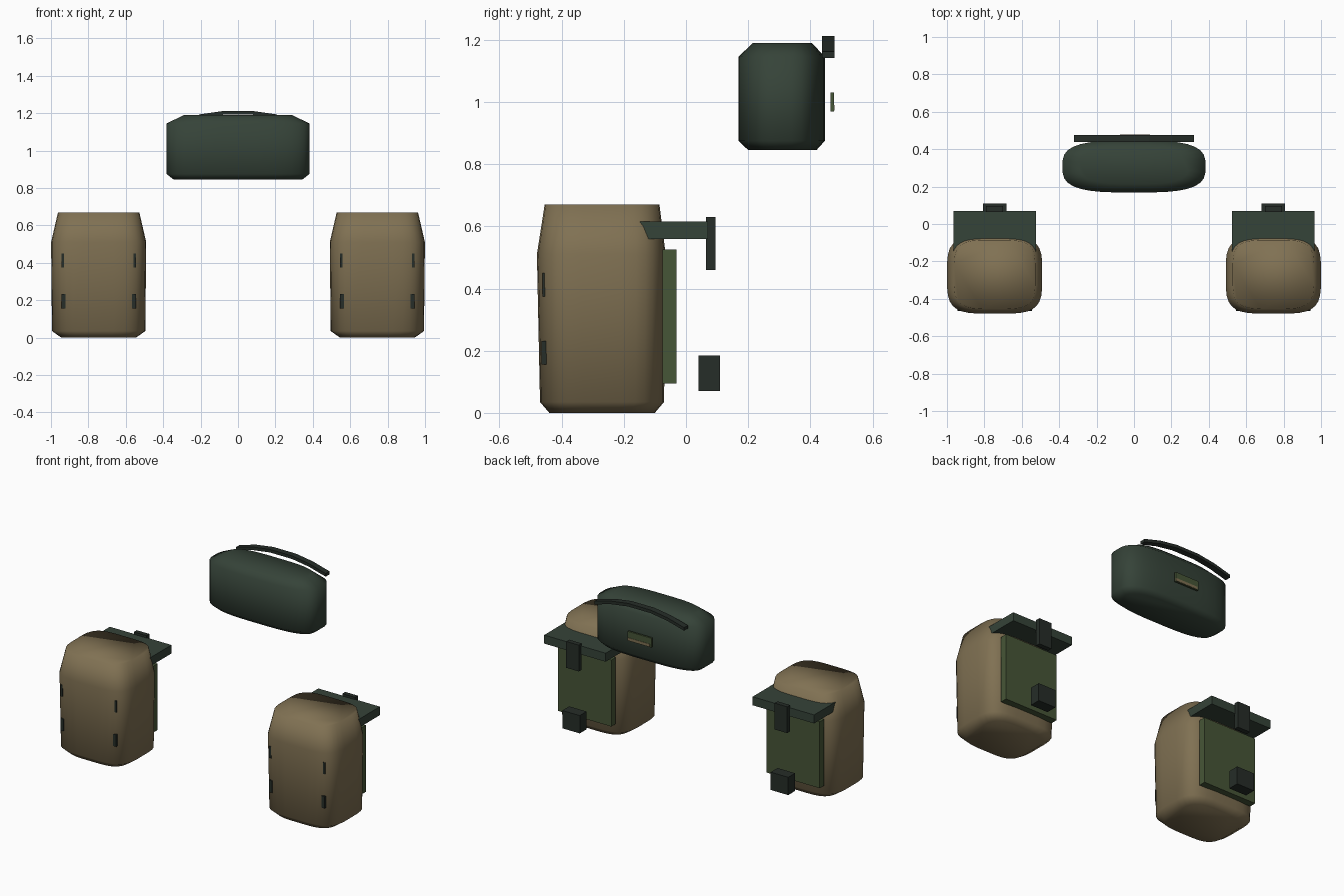
import bpy, bmesh
from math import cos, sin, pi, copysign

cube = bpy.data.objects.get("Cube")
if cube:
    bpy.data.objects.remove(cube, do_unlink=True)


def material(name, rgb):
    m = bpy.data.materials.new(name)
    m.use_nodes = True
    m.diffuse_color = (*rgb, 1)
    m.node_tree.nodes["Principled BSDF"].inputs["Base Color"].default_value = (*rgb, 1)
    return m


TAN = material("tan canvas", (0.216, 0.165, 0.086))
GREEN = material("dark green canvas", (0.036, 0.056, 0.040))
OLIVE = material("olive panel", (0.062, 0.092, 0.038))
BLACK = material("dark buckle", (0.019, 0.026, 0.021))


def finish(name, bm, mat, smooth=False):
    bmesh.ops.recalc_face_normals(bm, faces=bm.faces)
    mesh = bpy.data.meshes.new(name)
    for f in bm.faces:
        f.smooth = smooth
    bm.to_mesh(mesh)
    bm.free()
    mesh.materials.append(mat)
    ob = bpy.data.objects.new(name, mesh)
    bpy.context.collection.objects.link(ob)
    return ob


def soft_body(name, cx, rings, power, mat, segments=32):
    """Loft rounded-square rings given as (z, half width, front y, back y)."""
    bm = bmesh.new()
    loops = []
    for z, hx, y0, y1 in rings:
        loop = []
        for i in range(segments):
            a = 2 * pi * (i + 0.5) / segments
            px = copysign(abs(cos(a)) ** (2 / power), cos(a))
            py = copysign(abs(sin(a)) ** (2 / power), sin(a))
            loop.append(bm.verts.new((cx + hx * px, (y0 + y1) / 2 + (y1 - y0) / 2 * py, z)))
        loops.append(loop)
    for low, high in zip(loops, loops[1:]):
        for i in range(segments):
            j = (i + 1) % segments
            bm.faces.new((low[i], low[j], high[j], high[i]))
    bm.faces.new(loops[0][::-1])
    bm.faces.new(loops[-1])
    return finish(name, bm, mat, True)


def extrude_profile(name, profile, axis, start, end, mat):
    """Extrude a closed outline along x (outline in y, z) or y (outline in x, z)."""
    bm = bmesh.new()
    ends = []
    for s in (start, end):
        ends.append([bm.verts.new((s, a, b) if axis == "x" else (a, s, b)) for a, b in profile])
    n = len(profile)
    for i in range(n):
        j = (i + 1) % n
        bm.faces.new((ends[0][i], ends[0][j], ends[1][j], ends[1][i]))
    bm.faces.new(ends[0][::-1])
    bm.faces.new(ends[1])
    return finish(name, bm, mat)


def box(name, x, y, z, mat):
    outline = [(y[0], z[0]), (y[1], z[0]), (y[1], z[1]), (y[0], z[1])]
    return extrude_profile(name, outline, "x", x[0], x[1], mat)


# Two side pouches
POUCH = [(0, 0.20, -0.44, -0.10), (0.035, 0.25, -0.47, -0.07),
         (0.51, 0.255, -0.48, -0.065), (0.67, 0.218, -0.455, -0.085)]
LID = [(-0.13, 0.56), (0.07, 0.56), (0.07, 0.615), (-0.165, 0.615)]

for side, s in (("left", 1), ("right", -1)):
    cx = 0.745 * s

    def span(half, offset=0):
        return (cx + offset - half, cx + offset + half)

    soft_body(side + "_pouch", cx, POUCH, 4, TAN)
    extrude_profile(side + "_pouch_lid", LID, "x", *span(0.22), GREEN)
    box(side + "_back_panel", span(0.19), (-0.075, -0.03), (0.095, 0.525), OLIVE)
    box(side + "_lid_strap", span(0.045), (0.065, 0.095), (0.46, 0.63), BLACK)
    box(side + "_lower_buckle", span(0.0625), (0.04, 0.11), (0.07, 0.185), BLACK)
    # Small loops showing through the front corners
    for edge, e in (("inner", -s), ("outer", s)):
        box(f"{side}_{edge}_upper_loop", span(0.007, 0.192 * e), (-0.462, -0.44), (0.375, 0.45), BLACK)
        box(f"{side}_{edge}_lower_loop", span(0.011, 0.188 * e), (-0.464, -0.44), (0.155, 0.232), BLACK)

# Upper bag
BAG = [(0.845, 0.345, 0.20, 0.42), (0.875, 0.383, 0.168, 0.447),
       (1.145, 0.383, 0.168, 0.447), (1.19, 0.29, 0.215, 0.405)]
soft_body("upper_bag", 0, BAG, 3.2, GREEN)

# Arched carry handle
arch = [(x, 1.205 - 0.05 * (x / 0.31) ** 2) for x in (-0.32, -0.2, -0.08, 0.08, 0.2, 0.32)]
outline = [(x, z - 0.01) for x, z in arch] + [(x, z + 0.01) for x, z in arch[::-1]]
extrude_profile("carry_handle", outline, "y", 0.438, 0.477, BLACK)

# Label on the back of the bag
box("back_label", (-0.085, 0.085), (0.464, 0.476), (0.97, 1.03), OLIVE)
box("label_strip", (-0.075, 0.085), (0.474, 0.478), (0.972, 0.99), TAN)
